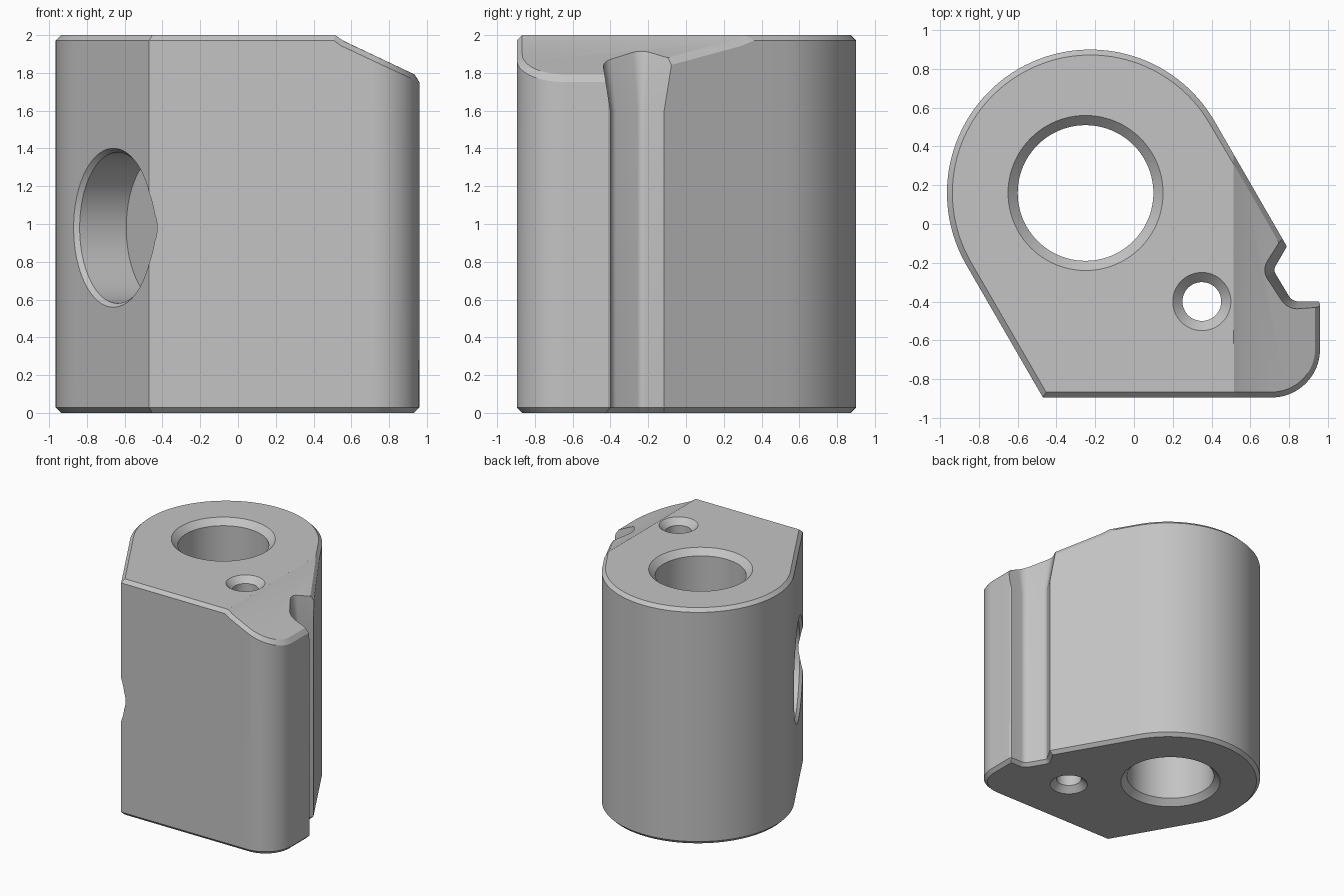
import bpy, bmesh, math
from mathutils import Matrix, Vector

cube = bpy.data.objects.get("Cube")
if cube:
    bpy.data.objects.remove(cube, do_unlink=True)

HEIGHT, CHAMFER = 2.0, 0.028
STEP_X, SLOPE_X, SLOPE_Z, SLOPE = 0.515, 0.56, 1.968, -0.47

grey = bpy.data.materials.new("machined_grey")
grey.use_nodes = True
colour = (0.55, 0.55, 0.55, 1)
grey.diffuse_color = colour
grey.node_tree.nodes["Principled BSDF"].inputs["Base Color"].default_value = colour


def arc(cx, cy, r, start, end, n):
    angles = [math.radians(start + (end - start) * i / n) for i in range(n + 1)]
    return [Vector((cx + r * math.cos(a), cy + r * math.sin(a))) for a in angles]


def offset(points, d):
    """Push a convex counter-clockwise outline outwards with mitred corners."""
    out = []
    for i, p in enumerate(points):
        a = (p - points[i - 1]).normalized()
        b = (points[(i + 1) % len(points)] - p).normalized()
        na, nb = Vector((a.y, -a.x)), Vector((b.y, -b.x))
        out.append(p + (na + nb) * d / (1 + na.dot(nb)))
    return out


def loft(layers):
    """Closed mesh through a stack of (outline, z) layers."""
    bm = bmesh.new()
    rings = [[bm.verts.new((p.x, p.y, z)) for p in pts] for pts, z in layers]
    for low, high in zip(rings, rings[1:]):
        for i in range(len(low)):
            j = (i + 1) % len(low)
            bm.faces.new((low[i], low[j], high[j], high[i]))
    bm.faces.new(rings[0][::-1])
    bm.faces.new(rings[-1])
    bmesh.ops.recalc_face_normals(bm, faces=bm.faces)
    return bm


def make_object(name, bm):
    mesh = bpy.data.meshes.new(name)
    bm.to_mesh(mesh)
    bm.free()
    mesh.materials.append(grey)
    obj = bpy.data.objects.new(name, mesh)
    bpy.context.collection.objects.link(obj)
    return obj


def round_cutter(name, steps, matrix, n=96):
    """Turned cutter from (radius, depth) steps."""
    bm = loft([(arc(0, 0, r, 0, 360, n)[:-1], z) for r, z in steps])
    bm.transform(matrix)
    return make_object(name, bm)


def top_height(x):
    if x <= STEP_X:
        return HEIGHT
    if x <= SLOPE_X:
        return HEIGHT + (SLOPE_Z - HEIGHT) * (x - STEP_X) / (SLOPE_X - STEP_X)
    return SLOPE_Z + SLOPE * (x - SLOPE_X)


# Body: rounded back, two tangent flanks, flat front and a filleted corner
outline = arc(-0.225, 0.16, 0.74, 30, 210, 64)
outline += [Vector((-0.47, -0.895))]
outline += arc(0.71, -0.645, 0.25, -90, 0, 20)
outline += [Vector((0.96, -0.413))]
bm = loft([(outline, 0), (outline, HEIGHT)])

# Sloping shoulder on the top
for x in (STEP_X, SLOPE_X):
    bmesh.ops.bisect_plane(bm, geom=bm.verts[:] + bm.edges[:] + bm.faces[:],
                           plane_co=(x, 0, 0), plane_no=(1, 0, 0))
for v in bm.verts:
    if v.co.z > 1:
        v.co.z = top_height(v.co.x)
bm.normal_update()

# Chamfer round the top and bottom rims
rims = [e for e in bm.edges if len(e.link_faces) == 2
        and sum(abs(f.normal.z) > 0.5 for f in e.link_faces) == 1]
bmesh.ops.bevel(bm, geom=rims, offset=CHAMFER, offset_type='OFFSET',
                segments=1, profile=0.5, affect='EDGES')
body = make_object("block_body", bm)

# Vertical bore and small pin hole, countersunk at both ends
cutters = []
for name, x, y, r in (("main_bore", -0.25, 0.16, 0.35), ("pin_hole", 0.35, -0.40, 0.10)):
    steps = [(r + 0.07, -0.02), (r, 0.05), (r, HEIGHT - 0.05), (r + 0.07, HEIGHT + 0.02)]
    cutters.append(round_cutter(name + "_cutter", steps, Matrix.Translation((x, y, 0))))

# Blind pocket square to the left-hand flank
normal = Vector((-math.cos(math.pi / 6), -0.5, 0))
aim = normal.to_track_quat('Z', 'Y').to_matrix().to_4x4()
cutters.append(round_cutter("side_pocket_cutter",
                            [(0.40, -0.31), (0.40, -0.025), (0.43, 0.01), (0.43, 0.2)],
                            Matrix.Translation((-0.66, -0.567, 0.98)) @ aim))

# Vertical groove, chamfered at the bottom and flared at the top
groove = arc(0.765, -0.237, 0.04, 150, 210, 8)
groove += arc(0.85, -0.34, 0.06, 210, 270, 8)
groove += [Vector((1.2, -0.40)), Vector((1.2, 0.0)), Vector((0.855, 0.0))]
cutters.append(make_object("groove_cutter", loft([
    (offset(groove, 0.04), -0.012), (groove, CHAMFER), (groove, 1.6),
    (offset(groove, 0.08), 2.1)])))

# Cut everything out of the body
bpy.ops.object.select_all(action='DESELECT')
bpy.context.view_layer.objects.active = body
body.select_set(True)
for cutter in cutters:
    cutter.hide_render = True
    mod = body.modifiers.new(cutter.name, 'BOOLEAN')
    mod.operation, mod.solver, mod.object = 'DIFFERENCE', 'EXACT', cutter
    bpy.ops.object.modifier_apply(modifier=mod.name)
    bpy.data.objects.remove(cutter, do_unlink=True)

bpy.ops.object.shade_smooth_by_angle(angle=math.radians(12))
